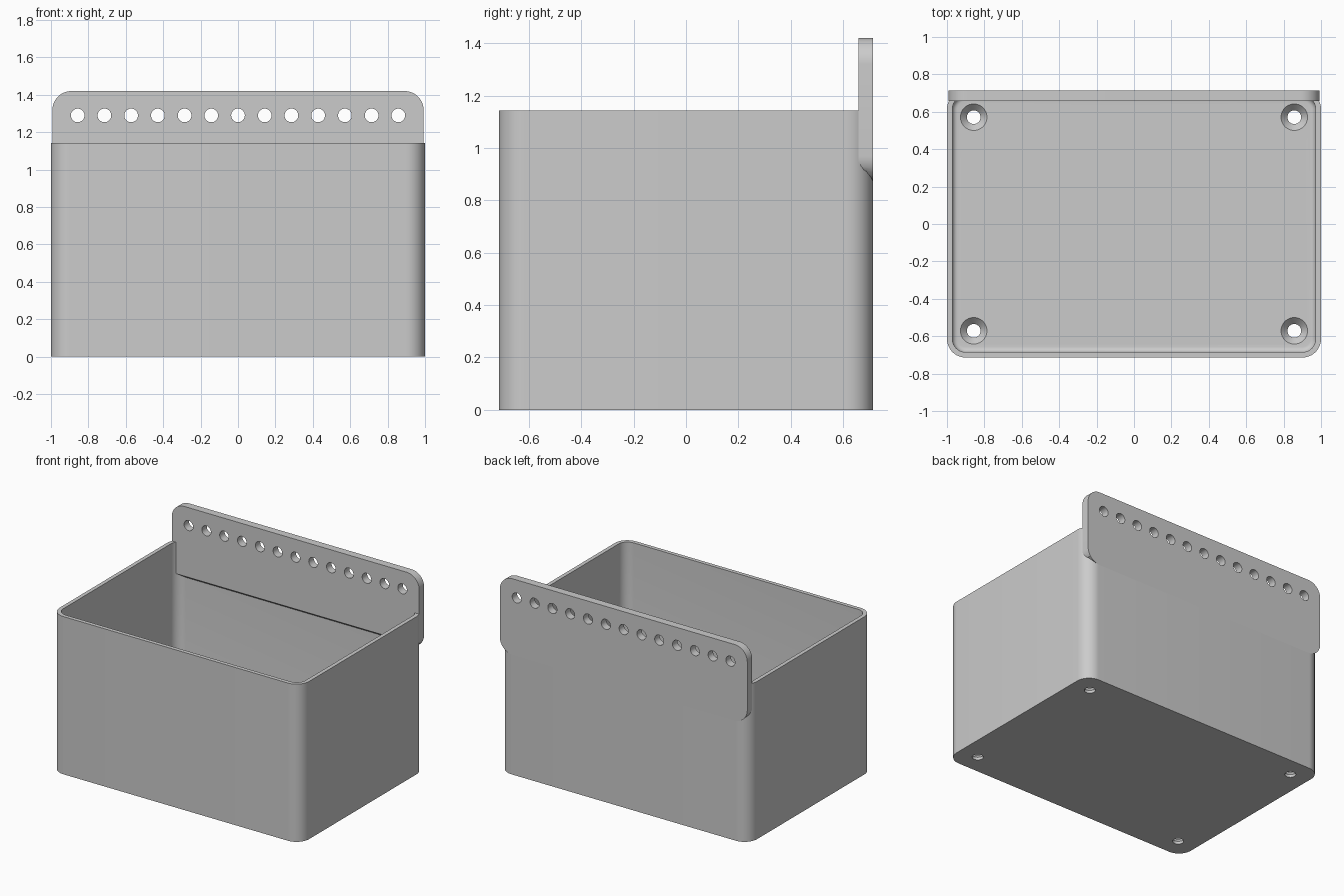
import bpy
import bmesh
from math import pi, cos, sin, radians

old = bpy.data.objects.get("Cube")
if old:
    bpy.data.objects.remove(old, do_unlink=True)

HALF_X, HALF_Y, HEIGHT = 1.0, 0.714, 1.143
WALL, FLOOR, RADIUS, FILLET = 0.0286, 0.057, 0.1, 0.0286
PLATE_FRONT, PLATE_BACK = 0.658, 0.7148
PLATE_BOTTOM, PLATE_TOP, PLATE_HALF = 0.87, 1.42, 0.992
HOLE_R = 0.0365

grey = bpy.data.materials.new("light grey")
grey.use_nodes = True
grey.diffuse_color = (0.6, 0.6, 0.6, 1)
grey.node_tree.nodes["Principled BSDF"].inputs["Base Color"].default_value = (0.6, 0.6, 0.6, 1)


def rounded_rect(hx, hy, r, seg=12):
    """Outline of a rounded rectangle as 2D points."""
    pts = []
    for i, (sx, sy) in enumerate([(1, 1), (-1, 1), (-1, -1), (1, -1)]):
        for k in range(seg + 1):
            a = (i + k / seg) * pi / 2
            pts.append((sx * (hx - r) + r * cos(a), sy * (hy - r) + r * sin(a)))
    return pts


def circle(r, cx=0, cy=0, n=32):
    return [(cx + r * cos(2 * pi * k / n), cy + r * sin(2 * pi * k / n)) for k in range(n)]


def loft(name, rings):
    """Closed solid skinned through rings of equal point count."""
    bm = bmesh.new()
    loops = [[bm.verts.new(p) for p in ring] for ring in rings]
    n = len(loops[0])
    for a, b in zip(loops, loops[1:]):
        for k in range(n):
            bm.faces.new((a[k], a[(k + 1) % n], b[(k + 1) % n], b[k]))
    bm.faces.new(loops[0])
    bm.faces.new(loops[-1])
    bmesh.ops.recalc_face_normals(bm, faces=bm.faces)
    mesh = bpy.data.meshes.new(name)
    bm.to_mesh(mesh)
    bm.free()
    mesh.materials.append(grey)
    obj = bpy.data.objects.new(name, mesh)
    bpy.context.collection.objects.link(obj)
    return obj


def drill(obj, cutters):
    """Cut every cutter out of the part, then discard the cutters."""
    for c in cutters:
        c.hide_render = True
        mod = obj.modifiers.new("hole", 'BOOLEAN')
        mod.operation, mod.solver, mod.object = 'DIFFERENCE', 'EXACT', c
    bpy.context.view_layer.update()
    deps = bpy.context.evaluated_depsgraph_get()
    mesh = bpy.data.meshes.new_from_object(obj.evaluated_get(deps))
    obj.modifiers.clear()
    obj.data = mesh
    for c in cutters:
        bpy.data.objects.remove(c, do_unlink=True)
    mesh.polygons.foreach_set("use_smooth", [True] * len(mesh.polygons))
    mesh.set_sharp_from_angle(angle=radians(30))


def at_z(points, z):
    return [(x, y, z) for x, y in points]


# Open box: outer wall, rim, inner wall, filleted floor
outer = rounded_rect(HALF_X, HALF_Y, RADIUS)


def inner(inset, z):
    d = WALL + inset
    return at_z(rounded_rect(HALF_X - d, HALF_Y - d, RADIUS - d), z)


rings = [at_z(outer, 0), at_z(outer, HEIGHT), inner(0, HEIGHT)]
for k in range(7):
    a = k / 6 * pi / 2
    rings.append(inner(FILLET * (1 - cos(a)), FLOOR + FILLET * (1 - sin(a))))
box = loft("box", rings)

# Countersunk screw holes in the floor corners
screws = []
for x in (-0.857, 0.857):
    for y in (-0.571, 0.571):
        profile = [(HOLE_R, -0.1), (HOLE_R, 0.02), (0.071, FLOOR), (0.071, FLOOR + 0.02)]
        screws.append(loft("screw_cutter", [at_z(circle(r, x, y), z) for r, z in profile]))
drill(box, screws)

# Rounded hanging plate on the back wall, chamfered along its inner lower edge
mid = (PLATE_TOP + PLATE_BOTTOM) / 2
outline = rounded_rect(PLATE_HALF, (PLATE_TOP - PLATE_BOTTOM) / 2, RADIUS)
back = [(x, PLATE_BACK, mid + z) for x, z in outline]
front = [(x, PLATE_FRONT, max(mid + z, PLATE_BOTTOM + 0.045)) for x, z in outline]
plate = loft("hanging_plate", [back, front])
bm = bmesh.new()
bm.from_mesh(plate.data)
bmesh.ops.connect_verts_nonplanar(bm, angle_limit=0.01, faces=bm.faces)
bm.to_mesh(plate.data)
bm.free()

# Row of hanging holes
drill(plate, [
    loft("hole_cutter", [[(x, y, z) for x, z in circle(HOLE_R, i / 7, 1.29)] for y in (0.5, 0.9)])
    for i in range(-6, 7)
])
